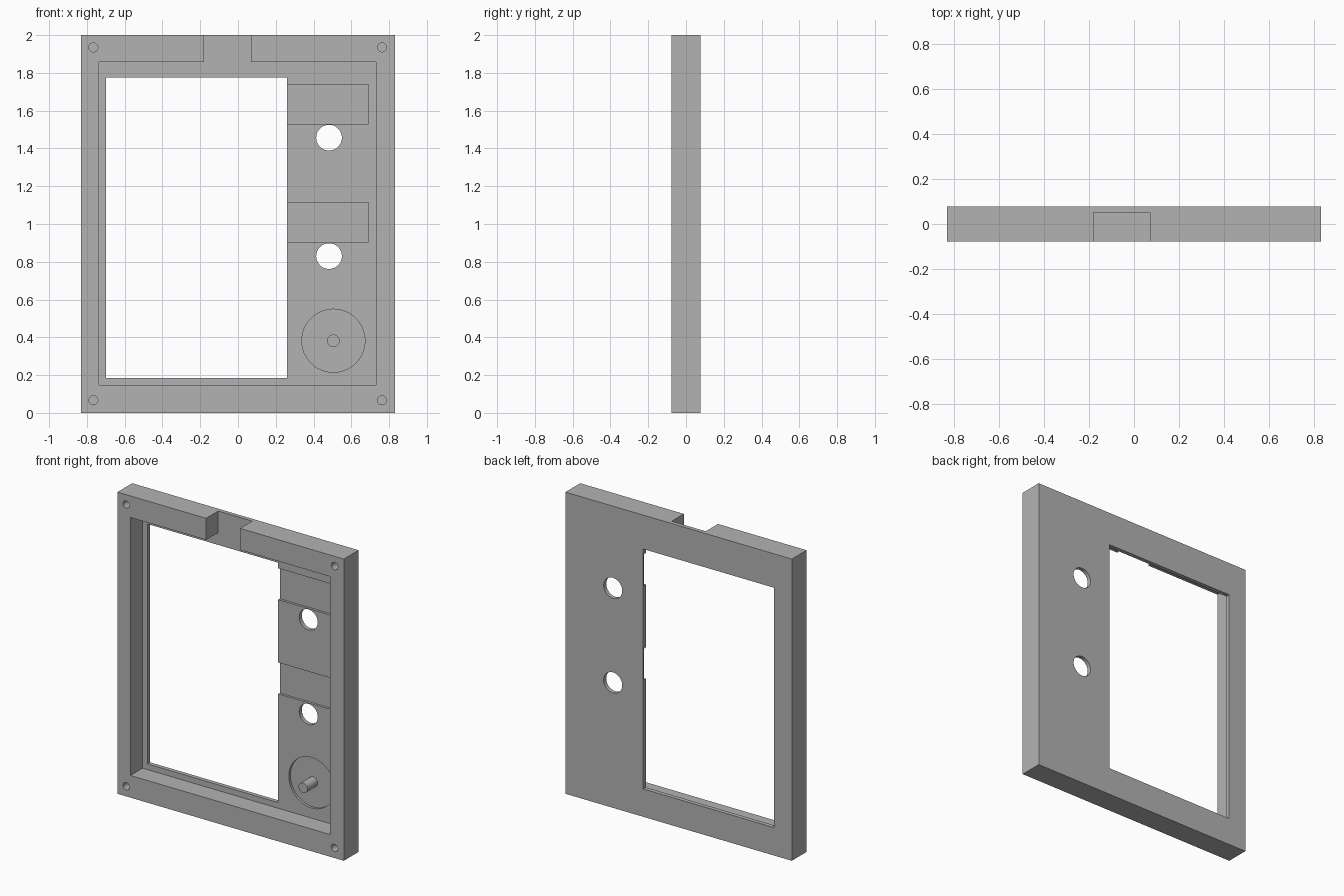
import bpy
import bmesh
from math import cos, sin, tau, radians

if "Cube" in bpy.data.objects:
    bpy.data.objects.remove(bpy.data.objects["Cube"])

grey = bpy.data.materials.new("mid_grey")
grey.use_nodes = True
grey.diffuse_color = (0.45, 0.45, 0.45, 1)
grey.node_tree.nodes["Principled BSDF"].inputs["Base Color"].default_value = (0.45, 0.45, 0.45, 1)

FRONT, BACK = -0.077, 0.077
FLOOR = 0.05       # inner face of the thin back panel
RECESS = 0.066     # bottom of the shallow pockets


def rect(x0, x1, z0, z1):
    return [(x0, z0), (x1, z0), (x1, z1), (x0, z1)]


def circle(x, z, r, n=48):
    return [(x + r * cos(tau * i / n), z + r * sin(tau * i / n)) for i in range(n)]


def prism(name, profile, y0, y1):
    """Extrude an x-z profile from y0 to y1."""
    bm = bmesh.new()
    base = bm.faces.new([bm.verts.new((x, y0, z)) for x, z in profile])
    ext = bmesh.ops.extrude_face_region(bm, geom=[base])
    moved = [v for v in ext["geom"] if isinstance(v, bmesh.types.BMVert)]
    bmesh.ops.translate(bm, verts=moved, vec=(0, y1 - y0, 0))
    bmesh.ops.recalc_face_normals(bm, faces=bm.faces)
    mesh = bpy.data.meshes.new(name)
    bm.to_mesh(mesh)
    bm.free()
    mesh.materials.append(grey)
    obj = bpy.data.objects.new(name, mesh)
    bpy.context.collection.objects.link(obj)
    return obj


def activate(obj):
    bpy.ops.object.select_all(action="DESELECT")
    obj.select_set(True)
    bpy.context.view_layer.objects.active = obj


def cut(target, profile, y0, y1):
    cutter = prism("cutter", profile, y0, y1)
    cutter.hide_render = True
    mod = target.modifiers.new("cut", "BOOLEAN")
    mod.operation = "DIFFERENCE"
    mod.solver = "EXACT"
    mod.object = cutter
    activate(target)
    bpy.ops.object.modifier_apply(modifier=mod.name)
    bpy.data.objects.remove(cutter)


# Outer block
frame = prism("frame", rect(-0.83, 0.83, 0, 2), FRONT, BACK)

# Inner cavity with the cable notch through the top rim
cavity = [(-0.735, 0.147), (0.73, 0.147), (0.73, 1.857), (0.07, 1.857),
          (0.07, 2.1), (-0.18, 2.1), (-0.18, 1.857), (-0.735, 1.857)]
cut(frame, cavity, FRONT - 0.1, FLOOR)

# Display window
cut(frame, rect(-0.70, 0.26, 0.185, 1.775), 0, BACK + 0.1)

# Shallow pockets open to the window, with a round button hole below each
for pocket_z, hole_z in ((1.53, 1.457), (0.905, 0.83)):
    cut(frame, rect(0.2, 0.69, pocket_z, pocket_z + 0.208), 0, RECESS)
    cut(frame, circle(0.482, hole_z, 0.068), 0, BACK + 0.1)

# Round recess around the post
cut(frame, circle(0.505, 0.382, 0.167, 64), 0, RECESS)

# Blind screw holes in the corners
for x in (-0.766, 0.762):
    for z in (0.067, 1.935):
        cut(frame, circle(x, z, 0.024, 32), FRONT - 0.1, 0.03)

# Post standing in the round recess
post = prism("post", circle(0.505, 0.382, 0.033, 32), -0.04, RECESS + 0.004)

for obj in (frame, post):
    activate(obj)
    bpy.ops.object.shade_smooth_by_angle(angle=radians(30))
